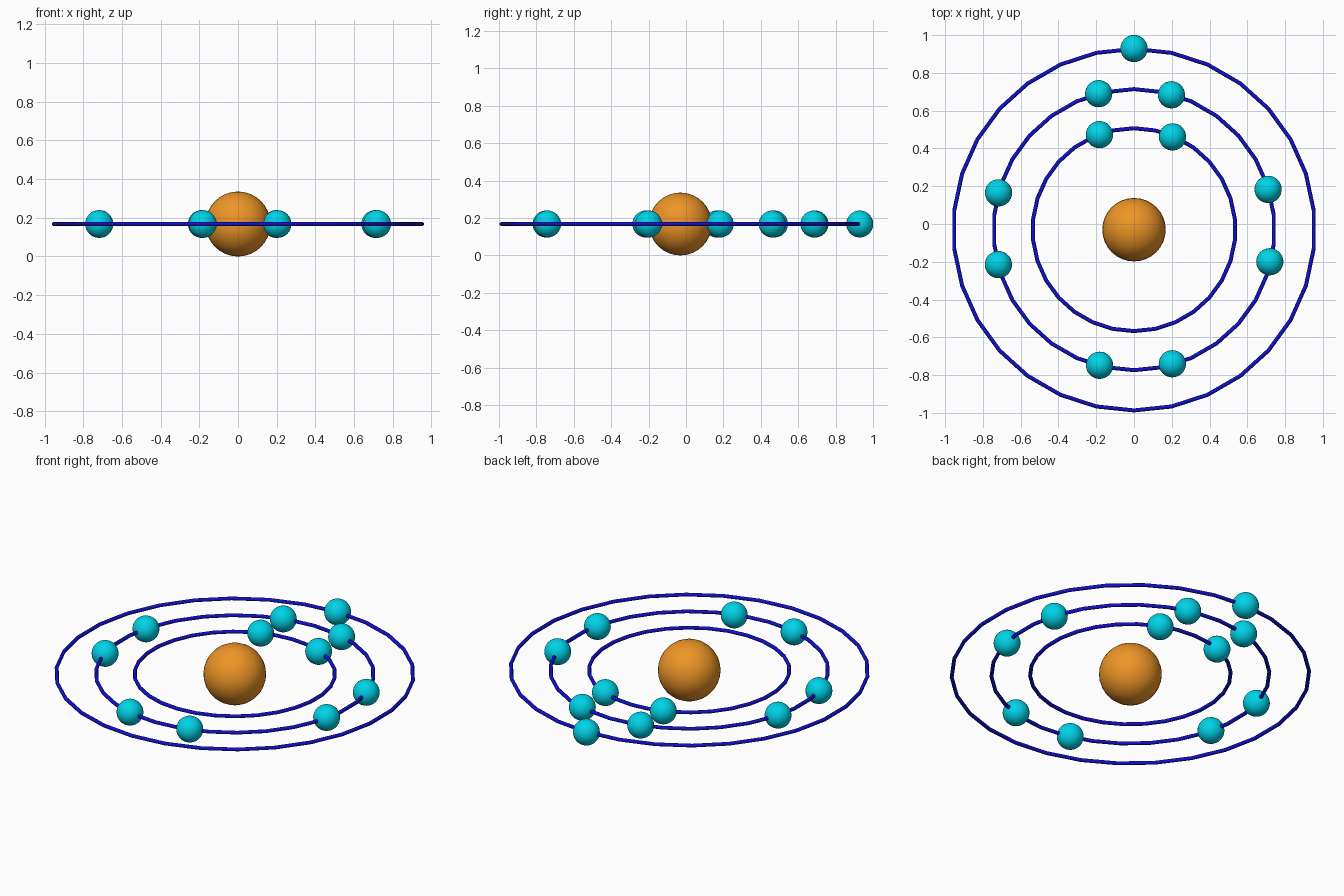
import bpy
from math import pi

if "Cube" in bpy.data.objects:
    bpy.data.objects.remove(bpy.data.objects["Cube"])

CENTRE_Y = -0.03
MID_Z = 0.168


def material(name, rgb):
    mat = bpy.data.materials.new(name)
    mat.diffuse_color = (*rgb, 1)
    mat.use_nodes = True
    mat.node_tree.nodes["Principled BSDF"].inputs["Base Color"].default_value = mat.diffuse_color
    return mat


orange = material("orange", (0.85, 0.30, 0.02))
cyan = material("cyan", (0.0, 0.65, 0.80))
blue = material("blue", (0.005, 0.005, 0.60))


def finish(name, mat):
    obj = bpy.context.object
    obj.name = name
    obj.data.materials.append(mat)
    bpy.ops.object.shade_smooth()


def ball(name, x, y, radius, mat):
    bpy.ops.mesh.primitive_uv_sphere_add(segments=32, ring_count=16, radius=radius,
                                         location=(x, y, MID_Z))
    finish(name, mat)


# Central nucleus
ball("nucleus", 0, CENTRE_Y, 0.168, orange)

# Three thin orbit rings, 30 sides each with a corner at the back
for name, radius in (("inner", 0.537), ("middle", 0.744), ("outer", 0.957)):
    bpy.ops.mesh.primitive_torus_add(major_segments=30, minor_segments=8,
                                     major_radius=radius, minor_radius=0.0105,
                                     location=(0, CENTRE_Y, MID_Z),
                                     rotation=(0, 0, pi / 2))
    finish(name + "_orbit", blue)

# Electrons sitting on the orbits: two inner, eight middle, one outer
electrons = {
    "inner": [(-0.183, 0.473), (0.204, 0.461)],
    "middle": [(-0.187, 0.690), (0.198, 0.684), (-0.717, 0.165), (0.710, 0.183),
               (-0.718, -0.215), (0.719, -0.200), (-0.182, -0.748), (0.203, -0.740)],
    "outer": [(0.0, 0.929)],
}
for shell, spots in electrons.items():
    for i, (x, y) in enumerate(spots, 1):
        ball(f"{shell}_electron_{i}", x, y, 0.072, cyan)
